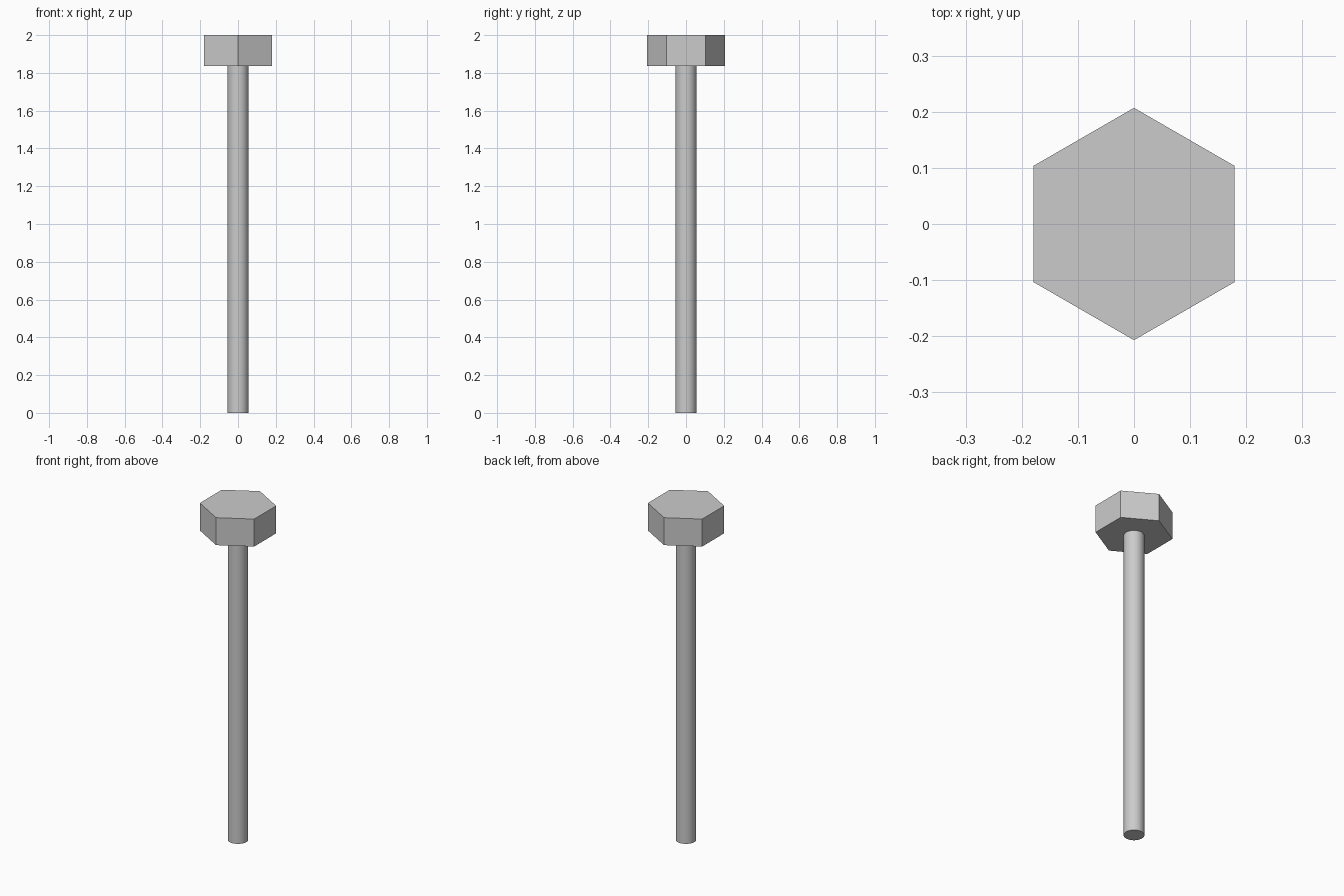
import bpy
import bmesh
from math import cos, sin, pi, radians

cube = bpy.data.objects.get("Cube")
if cube:
    bpy.data.objects.remove(cube, do_unlink=True)

# Plain steel colour
steel = bpy.data.materials.new("grey_steel")
steel.use_nodes = True
colour = (0.6, 0.6, 0.6, 1)
steel.diffuse_color = colour
steel.node_tree.nodes["Principled BSDF"].inputs["Base Color"].default_value = colour


def prism(name, radius, sides, bottom, top):
    """Closed upright prism with its first corner pointing along +y."""
    bm = bmesh.new()
    ring = []
    for i in range(sides):
        a = pi / 2 + 2 * pi * i / sides
        ring.append(bm.verts.new((radius * cos(a), radius * sin(a), bottom)))
    base = bm.faces.new(ring)
    walls = bmesh.ops.extrude_face_region(bm, geom=[base], use_keep_orig=True)
    moved = [g for g in walls["geom"] if isinstance(g, bmesh.types.BMVert)]
    bmesh.ops.translate(bm, verts=moved, vec=(0, 0, top - bottom))
    bmesh.ops.recalc_face_normals(bm, faces=bm.faces)
    mesh = bpy.data.meshes.new(name)
    bm.to_mesh(mesh)
    bm.free()
    mesh.materials.append(steel)
    obj = bpy.data.objects.new(name, mesh)
    bpy.context.collection.objects.link(obj)
    return obj


# Hexagonal head, corners at front and back
head_bottom = 1.836
prism("hex_head", 0.207, 6, head_bottom, 2.0)

# Smooth round shank
shank = prism("shank", 0.055, 48, 0.0, head_bottom)
bpy.ops.object.select_all(action="DESELECT")
shank.select_set(True)
bpy.context.view_layer.objects.active = shank
bpy.ops.object.shade_smooth_by_angle(angle=radians(30))
